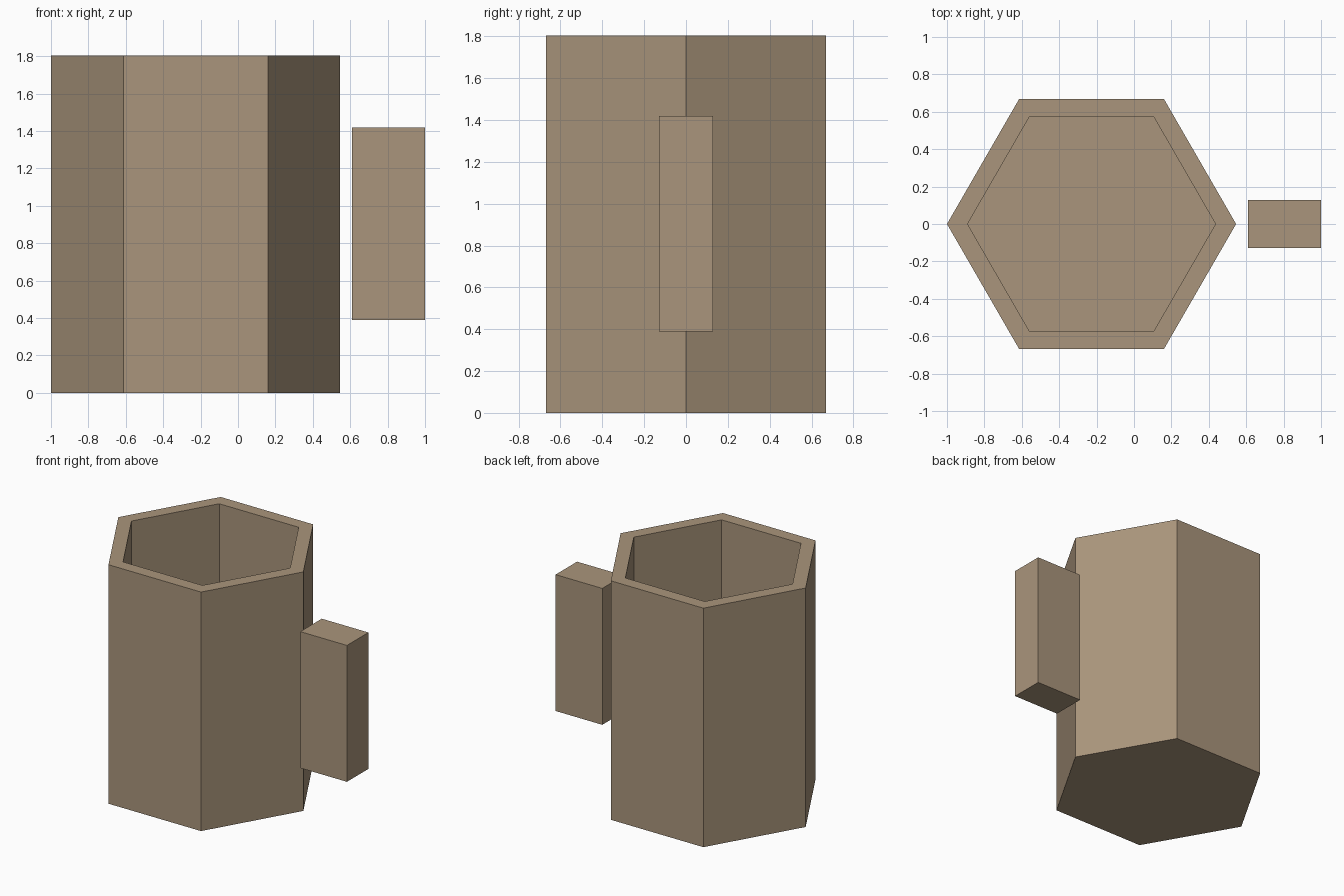
import bpy, bmesh
from mathutils import Matrix, Vector

if "Cube" in bpy.data.objects:
    bpy.data.objects.remove(bpy.data.objects["Cube"])

HEIGHT = 1.805
RADIUS = 0.773
WALL = 0.11
FLOOR = 0.13

clay = bpy.data.materials.new("tan_clay")
clay.use_nodes = True
clay.diffuse_color = (0.4, 0.3, 0.2, 1)
clay.node_tree.nodes["Principled BSDF"].inputs["Base Color"].default_value = clay.diffuse_color


def add_part(name, bm, location):
    mesh = bpy.data.meshes.new(name)
    bm.normal_update()
    bm.to_mesh(mesh)
    bm.free()
    mesh.materials.append(clay)
    part = bpy.data.objects.new(name, mesh)
    part.location = location
    bpy.context.collection.objects.link(part)


# Hexagonal cup body: inset the rim, then sink the hollow to the floor
bm = bmesh.new()
bmesh.ops.create_cone(bm, cap_ends=True, segments=6, radius1=RADIUS, radius2=RADIUS,
                      depth=HEIGHT, matrix=Matrix.Rotation(1.5707963, 4, "Z"))
bm.normal_update()
top = max(bm.faces, key=lambda f: f.calc_center_median().z)
bmesh.ops.inset_region(bm, faces=[top], thickness=WALL)
hollow = bmesh.ops.extrude_face_region(bm, geom=[top])
bmesh.ops.delete(bm, geom=[top], context="FACES_ONLY")
verts = [g for g in hollow["geom"] if isinstance(g, bmesh.types.BMVert)]
bmesh.ops.translate(bm, verts=verts, vec=Vector((0, 0, FLOOR - HEIGHT)))
# Turn so that two corners lie along x, whatever the starting corner
corner = max(bm.verts, key=lambda v: v.co.xy.length)
angle = corner.co.xy.angle_signed(Vector((1, 0)))
bmesh.ops.rotate(bm, verts=bm.verts, matrix=Matrix.Rotation(-angle, 3, "Z"))
bmesh.ops.recalc_face_normals(bm, faces=bm.faces)
add_part("cup_body", bm, (RADIUS - 1, 0, HEIGHT / 2))

# Block handle, standing clear of the body
bm = bmesh.new()
bmesh.ops.create_cube(bm, size=1)
bmesh.ops.scale(bm, verts=bm.verts, vec=(0.39, 0.256, 1.03))
add_part("handle", bm, (0.805, 0, 0.905))
